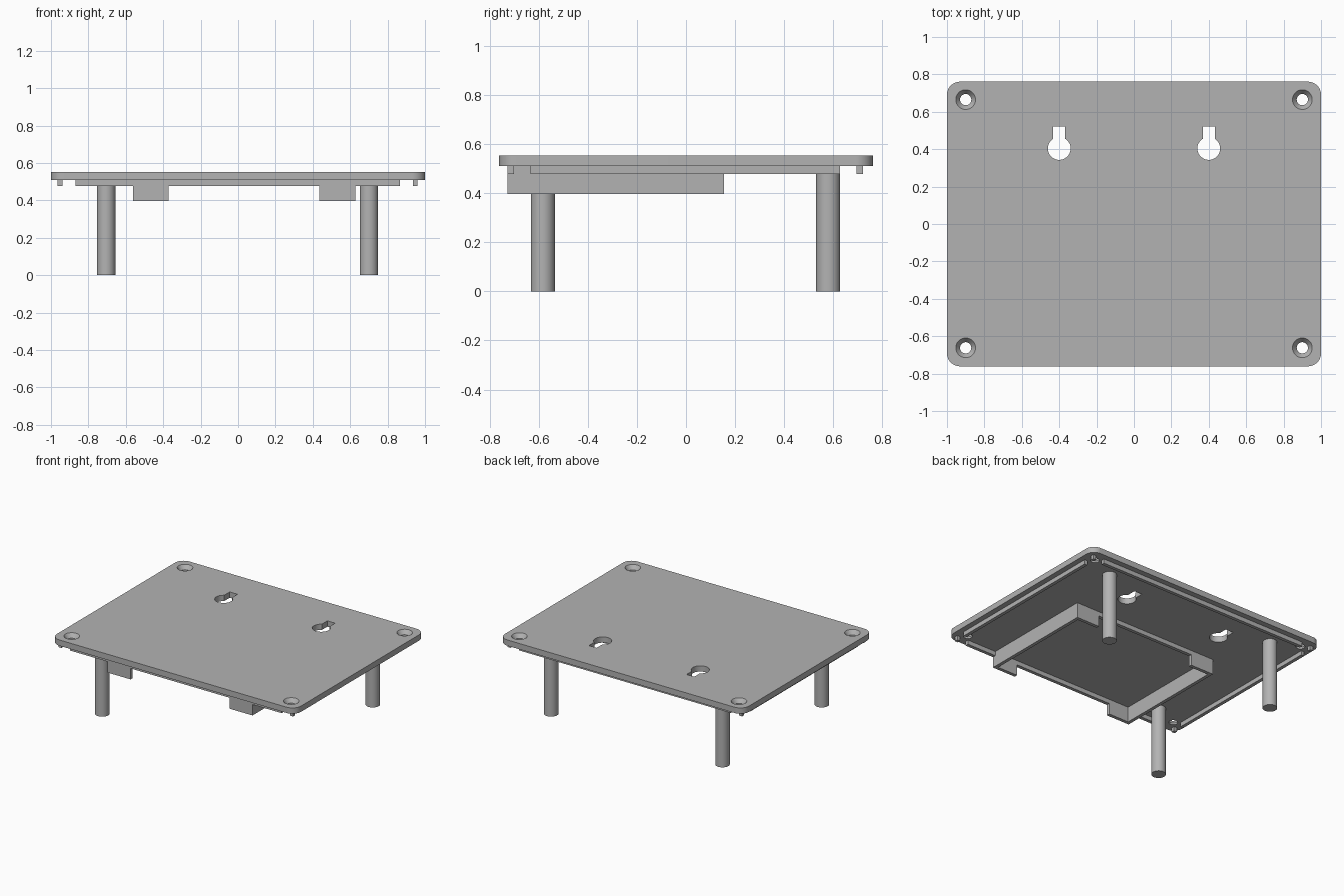
import bpy, bmesh, math
from mathutils import Matrix, Vector

cube = bpy.data.objects.get("Cube")
if cube:
    bpy.data.objects.remove(cube, do_unlink=True)

grey = bpy.data.materials.new("plain_grey")
grey.use_nodes = True
colour = (0.45, 0.45, 0.45, 1)
grey.diffuse_color = colour
grey.node_tree.nodes["Principled BSDF"].inputs["Base Color"].default_value = colour

TOP, UNDER, LIP, RIM = 0.553, 0.51, 0.478, 0.397


def finish(name, bm):
    bmesh.ops.recalc_face_normals(bm, faces=bm.faces)
    mesh = bpy.data.meshes.new(name)
    bm.to_mesh(mesh)
    bm.free()
    mesh.materials.append(grey)
    obj = bpy.data.objects.new(name, mesh)
    bpy.context.collection.objects.link(obj)
    return obj


def prism(name, points, direction):
    """Extrude a closed outline along a direction."""
    bm = bmesh.new()
    face = bm.faces.new([bm.verts.new(p) for p in points])
    top = bmesh.ops.extrude_face_region(bm, geom=[face])["geom"]
    bmesh.ops.translate(bm, vec=Vector(direction),
                        verts=[v for v in top if isinstance(v, bmesh.types.BMVert)])
    return finish(name, bm)


def box(name, x0, x1, y0, y1, z0, z1):
    return prism(name, [(x0, y0, z0), (x1, y0, z0), (x1, y1, z0), (x0, y1, z0)],
                 (0, 0, z1 - z0))


def cone(name, x, y, z0, z1, r0, r1, sides=48):
    bm = bmesh.new()
    bmesh.ops.create_cone(bm, cap_ends=True, segments=sides, radius1=r0, radius2=r1,
                          depth=z1 - z0, matrix=Matrix.Translation((x, y, (z0 + z1) / 2)))
    return finish(name, bm)


def smooth(obj):
    bpy.ops.object.select_all(action="DESELECT")
    obj.select_set(True)
    bpy.context.view_layer.objects.active = obj
    bpy.ops.object.shade_smooth_by_angle(angle=math.radians(30))


def cut(target, cutter):
    mod = target.modifiers.new("cut", "BOOLEAN")
    mod.operation, mod.solver, mod.object = "DIFFERENCE", "EXACT", cutter
    bpy.context.view_layer.objects.active = target
    bpy.ops.object.modifier_apply(modifier=mod.name)
    bpy.data.objects.remove(cutter, do_unlink=True)


# Plate with rounded corners
radius = 0.07
outline = []
for i, (sx, sy) in enumerate([(1, 1), (-1, 1), (-1, -1), (1, -1)]):
    for k in range(13):
        a = math.radians(90 * i + 7.5 * k)
        outline.append((sx * (1 - radius) + radius * math.cos(a),
                        sy * (0.761 - radius) + radius * math.sin(a), UNDER))
plate = prism("plate", outline, (0, 0, TOP - UNDER))

# Countersunk corner holes
for x in (-0.9, 0.9):
    for y in (-0.662, 0.665):
        cut(plate, cone("hole_cutter", x, y, 0.45, 0.6, 0.03, 0.03))
        cut(plate, cone("sink_cutter", x, y, 0.523, TOP + 0.001, 0.03, 0.0535))

# Keyhole hanging slots: circle with a narrow neck toward the back
for x in (-0.4, 0.4):
    r, neck = 0.061, 0.032
    a0 = math.acos(neck / r)
    arc = [a0 - k * (math.pi + 2 * a0) / 40 for k in range(41)]
    points = [(x - neck, 0.52, 0.45), (x + neck, 0.52, 0.45)]
    points += [(x + r * math.cos(a), 0.404 + r * math.sin(a), 0.45) for a in arc]
    cut(plate, prism("keyhole_cutter", points, (0, 0, 0.2)))
smooth(plate)

# Three round legs
for name, x, y in [("front_right_leg", -0.705, -0.583),
                   ("back_right_leg", -0.705, 0.579),
                   ("back_left_leg", 0.7, 0.579)]:
    smooth(cone(name, x, y, 0, UNDER, 0.049, 0.049))

# Locating lip under the edge, broken around the corner holes
X0, X1, Y0, Y1, W = -0.964, 0.96, -0.726, 0.72, 0.025
for name, x in (("right", X0), ("left", X1 - W)):
    box(name + "_lip", x, x + W, -0.634, 0.628, LIP, UNDER)
    for end, y in (("front", Y0), ("back", Y1 - W)):
        box(f"{end}_{name}_lip_corner", x, x + W, y, y + W, LIP, UNDER)
for name, y in (("front", Y0), ("back", Y1 - W)):
    box(name + "_lip", -0.87, 0.866, y, y + W, LIP, UNDER)

# Rectangular holder frame with openings in its front and back walls
fx0, fx1, fy0, fy1, wall, tab = -0.562, 0.627, -0.726, 0.155, 0.025, 0.19
profile = [(fx0, RIM), (fx0 + tab, RIM), (fx0 + tab, LIP), (fx1 - tab, LIP),
           (fx1 - tab, RIM), (fx1, RIM), (fx1, UNDER), (fx0, UNDER)]
for name, y in (("front", fy0), ("back", fy1 - wall)):
    prism(name + "_frame_wall", [(x, y, z) for x, z in profile], (0, wall, 0))
for name, x in (("right", fx0), ("left", fx1 - wall)):
    box(name + "_frame_wall", x, x + wall, fy0 + wall, fy1 - wall, RIM, UNDER)
